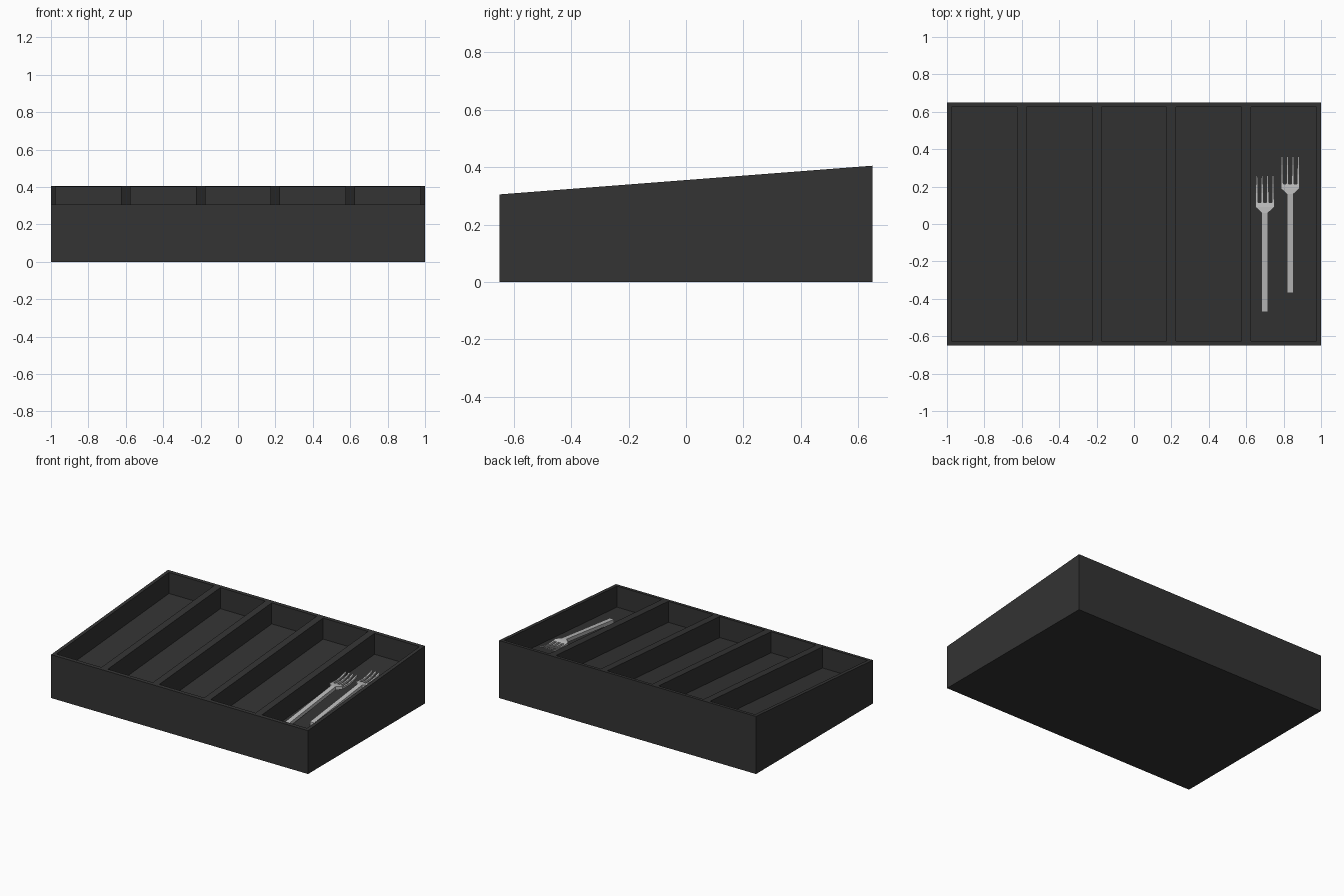
import bpy, bmesh

if "Cube" in bpy.data.objects:
    bpy.data.objects.remove(bpy.data.objects["Cube"])

SLOPE = 0.1 / 1.3      # rise of the rim from front to back
DROP = 0.148           # pocket depth, floor runs parallel to the rim


def rim_z(y):
    return 0.305 + (y + 0.65) * SLOPE


def add_mesh(name, bm, color):
    bmesh.ops.recalc_face_normals(bm, faces=bm.faces)
    me = bpy.data.meshes.new(name)
    bm.to_mesh(me)
    bm.free()
    mat = bpy.data.materials.get(color[0]) or bpy.data.materials.new(color[0])
    mat.diffuse_color = (*color[1], 1)
    mat.use_nodes = True
    mat.node_tree.nodes["Principled BSDF"].inputs["Base Color"].default_value = mat.diffuse_color
    me.materials.append(mat)
    ob = bpy.data.objects.new(name, me)
    bpy.context.collection.objects.link(ob)
    return ob


BLACK = ("dark_plastic", (0.033, 0.033, 0.033))
STEEL = ("steel", (0.5, 0.5, 0.5))

# Tray: sloped rim grid, five pockets pushed down, outer skirt to the ground
xs = [-1.0]
for i in range(5):
    xs += [-0.975 + 0.4 * i, -0.625 + 0.4 * i]
xs.append(1.0)
ys = [-0.65, -0.625, 0.625, 0.65]
bm = bmesh.new()
grid = [[bm.verts.new((x, y, rim_z(y))) for y in ys] for x in xs]
pockets = []
for i in range(len(xs) - 1):
    for j in range(3):
        f = bm.faces.new((grid[i][j], grid[i + 1][j], grid[i + 1][j + 1], grid[i][j + 1]))
        if j == 1 and i % 2 == 1:
            pockets.append(f)
border = [e for e in bm.edges if e.is_boundary]
for f in pockets:
    top = list(f.verts)
    low = [bm.verts.new((v.co.x, v.co.y, v.co.z - DROP)) for v in top]
    bm.faces.remove(f)
    bm.faces.new(low)
    for k in range(4):
        n = (k + 1) % 4
        bm.faces.new((top[k], top[n], low[n], low[k]))
skirt = bmesh.ops.extrude_edge_only(bm, edges=border)["geom"]
for v in skirt:
    if isinstance(v, bmesh.types.BMVert):
        v.co.z = 0
base_edges = [e for e in skirt if isinstance(e, bmesh.types.BMEdge)
              and all(abs(v.co.z) < 1e-6 for v in e.verts)]
bmesh.ops.edgeloop_fill(bm, edges=base_edges)
add_mesh("cutlery_tray", bm, BLACK)


# Fork bars: swept rectangles, sections are (y, x, half width, top z, thickness)
def bar(bm, sections):
    rings = []
    for y, x, w, z, t in sections:
        rings.append([bm.verts.new((x + sx * w, y, z + dz))
                      for sx, dz in ((-1, -t), (1, -t), (1, 0), (-1, 0))])
    for a, b in zip(rings, rings[1:]):
        for k in range(4):
            n = (k + 1) % 4
            bm.faces.new((a[k], a[n], b[n], b[k]))
    bm.faces.new(rings[0])
    bm.faces.new(rings[-1])


def fork(name, x, y):
    bm = bmesh.new()
    # handle, flared neck and palm
    bar(bm, [(-0.47, 0, 0.017, 0.205, 0.025), (0.06, 0, 0.017, 0.268, 0.025),
             (0.09, 0, 0.05, 0.266, 0.02), (0.115, 0, 0.05, 0.261, 0.016)])
    # four curved tines
    for k in range(4):
        tx = -0.0435 + 0.029 * k
        bar(bm, [(0.115, tx, 0.0065, 0.261, 0.016), (0.165, tx, 0.006, 0.259, 0.014),
                 (0.215, tx, 0.0055, 0.266, 0.013), (0.26, tx, 0.005, 0.281, 0.012)])
    ob = add_mesh(name, bm, STEEL)
    ob.location = (x, y, y * SLOPE)


fork("fork_left", 0.70, 0.0)
fork("fork_right", 0.835, 0.10)
